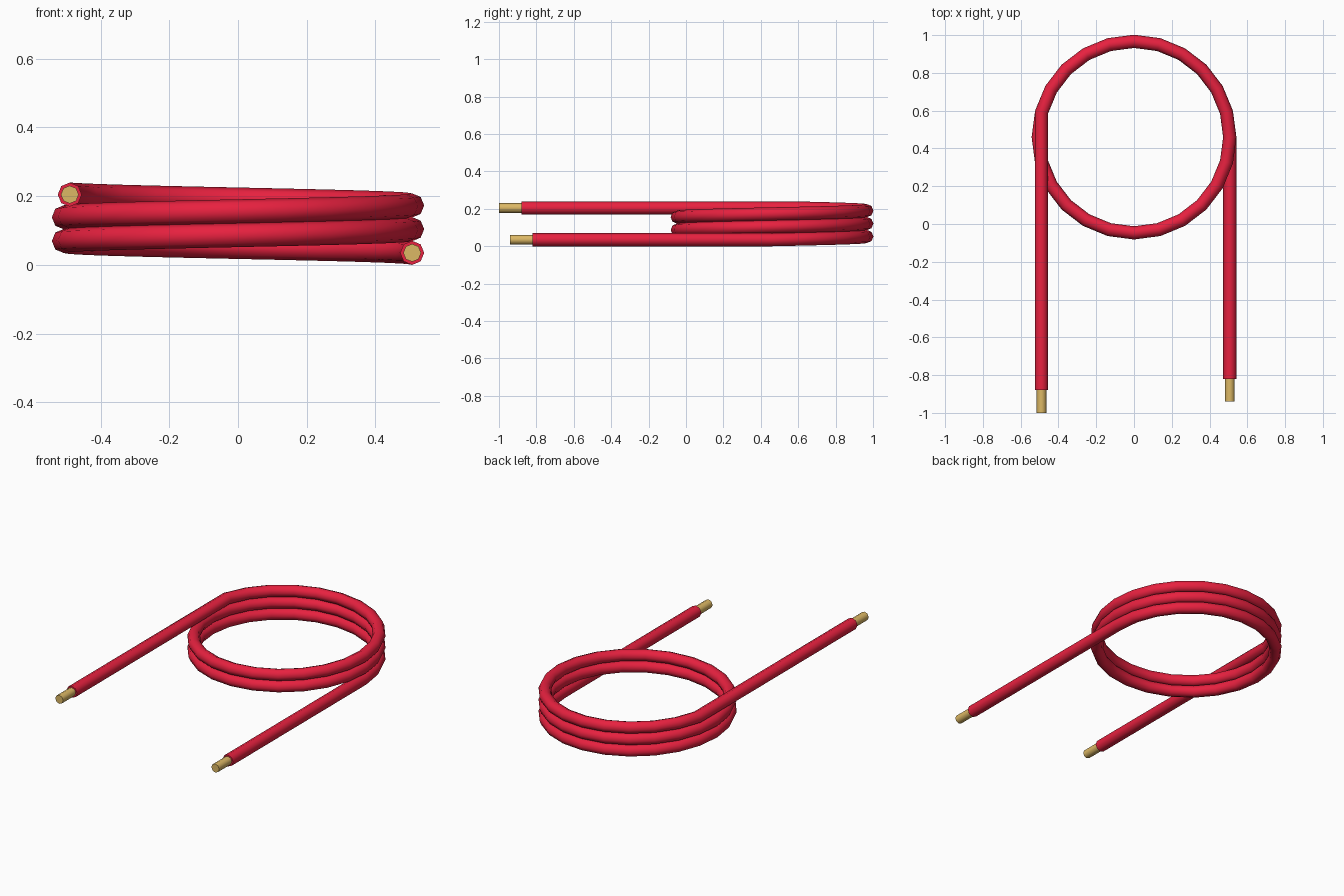
import bpy, bmesh
from math import sin, cos, pi, radians
from mathutils import Vector

if "Cube" in bpy.data.objects:
    bpy.data.objects.remove(bpy.data.objects["Cube"])

COIL_R, WIRE_R, CORE_R = 0.507, 0.035, 0.026
CENTRE_Y, PITCH, Z0 = 0.46, 0.069, 0.035
SIDES, SEGMENTS = 8, 24


def material(name, colour):
    m = bpy.data.materials.new(name)
    m.diffuse_color = colour
    m.use_nodes = True
    m.node_tree.nodes["Principled BSDF"].inputs["Base Color"].default_value = m.diffuse_color
    return m


def sweep(name, path, radius, mat):
    """Capped round tube along a path, kept upright with z."""
    bm = bmesh.new()
    rings = []
    for i, p in enumerate(path):
        a, b = path[max(i - 1, 0)], path[min(i + 1, len(path) - 1)]
        d_in = (p - a).normalized() if i > 0 else (b - p).normalized()
        d_out = (b - p).normalized() if i < len(path) - 1 else d_in
        t = (d_in + d_out).normalized()
        side = t.cross(Vector((0, 0, 1))).normalized()
        up = side.cross(t)
        ring = []
        for k in range(SIDES):
            ang = 2 * pi * k / SIDES
            ring.append(bm.verts.new(p + side * radius * cos(ang) + up * radius * sin(ang)))
        rings.append(ring)
    for r, s in zip(rings, rings[1:]):
        for k in range(SIDES):
            n = (k + 1) % SIDES
            bm.faces.new((r[k], r[n], s[n], s[k]))
    bm.faces.new(rings[0])
    bm.faces.new(rings[-1])
    bmesh.ops.recalc_face_normals(bm, faces=bm.faces)
    mesh = bpy.data.meshes.new(name)
    bm.to_mesh(mesh)
    bm.free()
    mesh.materials.append(mat)
    mesh.shade_smooth()
    mesh.set_sharp_from_angle(angle=radians(60))
    obj = bpy.data.objects.new(name, mesh)
    bpy.context.collection.objects.link(obj)
    return obj


red = material("red_insulation", (0.8, 0.015, 0.05, 1))
brass = material("bare_metal", (0.72, 0.48, 0.13, 1))

# Insulated wire: rising coil of nearly two and a half turns with straight tails
coil = []
for i in range(2 * SEGMENTS + 12):
    a = 2 * pi * i / SEGMENTS
    coil.append(Vector((COIL_R * cos(a), CENTRE_Y + COIL_R * sin(a), Z0 + PITCH * i / SEGMENTS)))
low_end = Vector((coil[0].x, -0.82, coil[0].z))
high_end = Vector((coil[-1].x, -0.88, coil[-1].z))
sweep("insulated_wire", [low_end] + coil + [high_end], WIRE_R, red)

# Bare metal ends
for name, end in (("lower_bare_end", low_end), ("upper_bare_end", high_end)):
    sweep(name, [end + Vector((0, 0.04, 0)), end - Vector((0, 0.12, 0))], CORE_R, brass)
